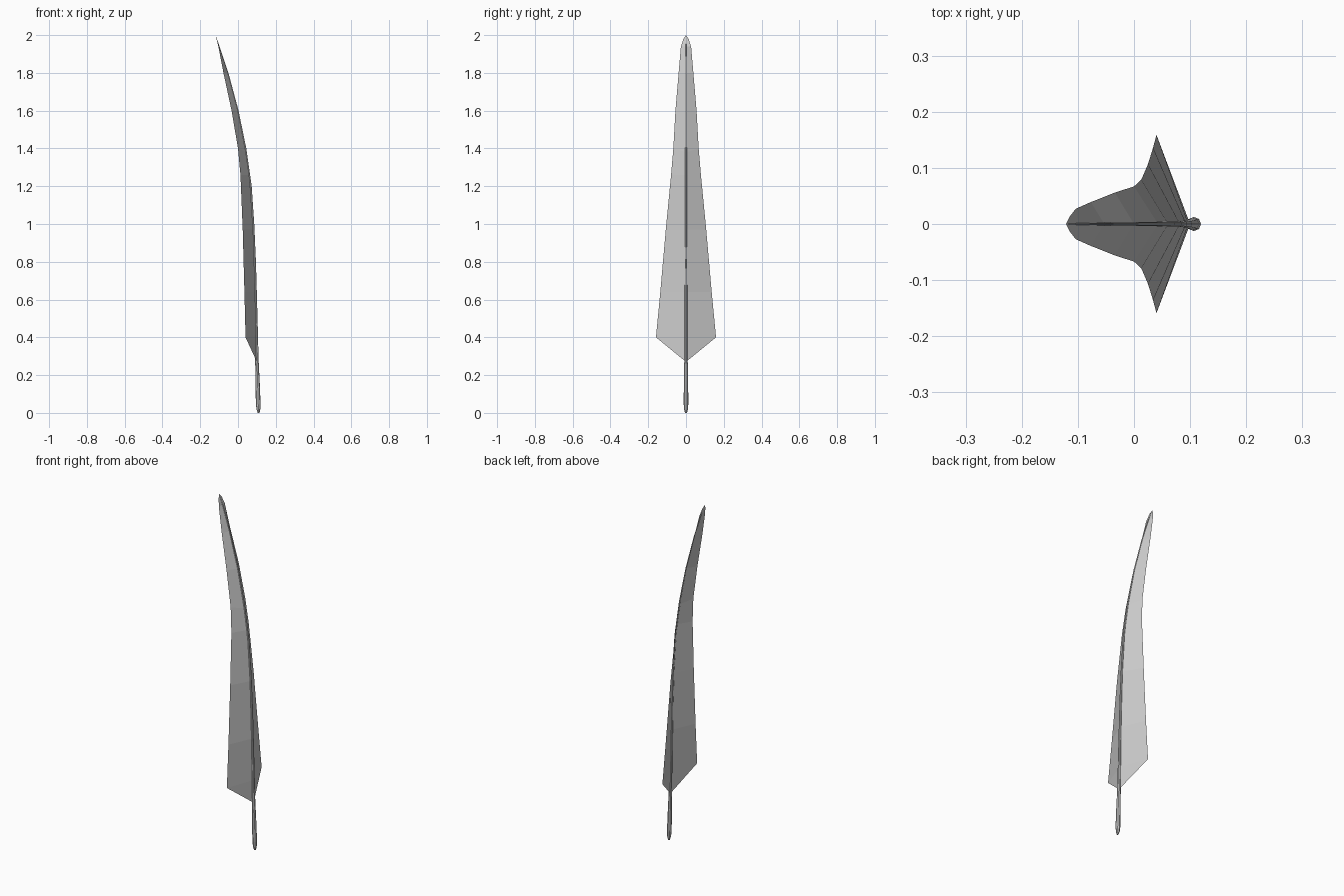
import bpy, bmesh, math
from mathutils import Vector

if "Cube" in bpy.data.objects:
    bpy.data.objects.remove(bpy.data.objects["Cube"])

# Feather stations: z, spine x, shaft radius
spine = [(0.0, 0.109, 0.005), (0.018, 0.108, 0.010), (0.05, 0.107, 0.0125),
         (0.15, 0.104, 0.0115), (0.28, 0.100, 0.009), (0.5, 0.096, 0.0075),
         (0.8, 0.089, 0.006), (1.0, 0.081, 0.005), (1.2, 0.068, 0.0045),
         (1.4, 0.040, 0.004), (1.6, 0.000, 0.003), (1.8, -0.053, 0.0025),
         (1.94, -0.099, 0.0015), (1.99, -0.116, 0.0008)]


def finish(bm, name):
    bmesh.ops.recalc_face_normals(bm, faces=bm.faces)
    mesh = bpy.data.meshes.new(name)
    bm.to_mesh(mesh)
    bm.free()
    ob = bpy.data.objects.new(name, mesh)
    bpy.context.collection.objects.link(ob)
    return ob


# Tapered eight-sided shaft
bm = bmesh.new()
rings = []
for z, x, r in spine:
    rings.append([bm.verts.new((x + r * math.cos(a), r * math.sin(a), z))
                  for a in (math.tau * i / 8 for i in range(8))])
for a, b in zip(rings, rings[1:]):
    for i in range(8):
        j = (i + 1) % 8
        bm.faces.new((a[i], a[j], b[j], b[i]))
bm.faces.new(rings[0])
bm.faces.new(rings[-1])
finish(bm, "shaft")

# Vane half: (spine x, z) paired with outer edge (x, y, z)
root = [(0.097, 0.40), (0.093, 0.64), (0.082, 0.97), (0.061, 1.26), (0.043, 1.38),
        (0.0, 1.6), (-0.053, 1.8), (-0.099, 1.94)]
edge = [(0.040, 0.159, 0.40), (0.034, 0.136, 0.64), (0.025, 0.107, 0.97),
        (0.013, 0.079, 1.26), (0.0, 0.067, 1.40), (-0.034, 0.056, 1.6),
        (-0.077, 0.039, 1.8), (-0.104, 0.027, 1.94)]
bm = bmesh.new()
inner = [bm.verts.new((x, 0, z)) for x, z in root]
outer = [bm.verts.new(p) for p in edge]
for i in range(len(root) - 1):
    bm.faces.new((inner[i], outer[i], outer[i + 1], inner[i + 1]))
base = bm.verts.new((0.100, 0, 0.27))
tip_side = bm.verts.new((-0.114, 0.014, 1.98))
tip = bm.verts.new((-0.121, 0, 2.0))
bm.faces.new((base, outer[0], inner[0]))
bm.faces.new((inner[-1], outer[-1], tip_side, tip))
vane = finish(bm, "vane")
mirror = vane.modifiers.new("mirror_sides", 'MIRROR')
mirror.use_axis = (False, True, False)
